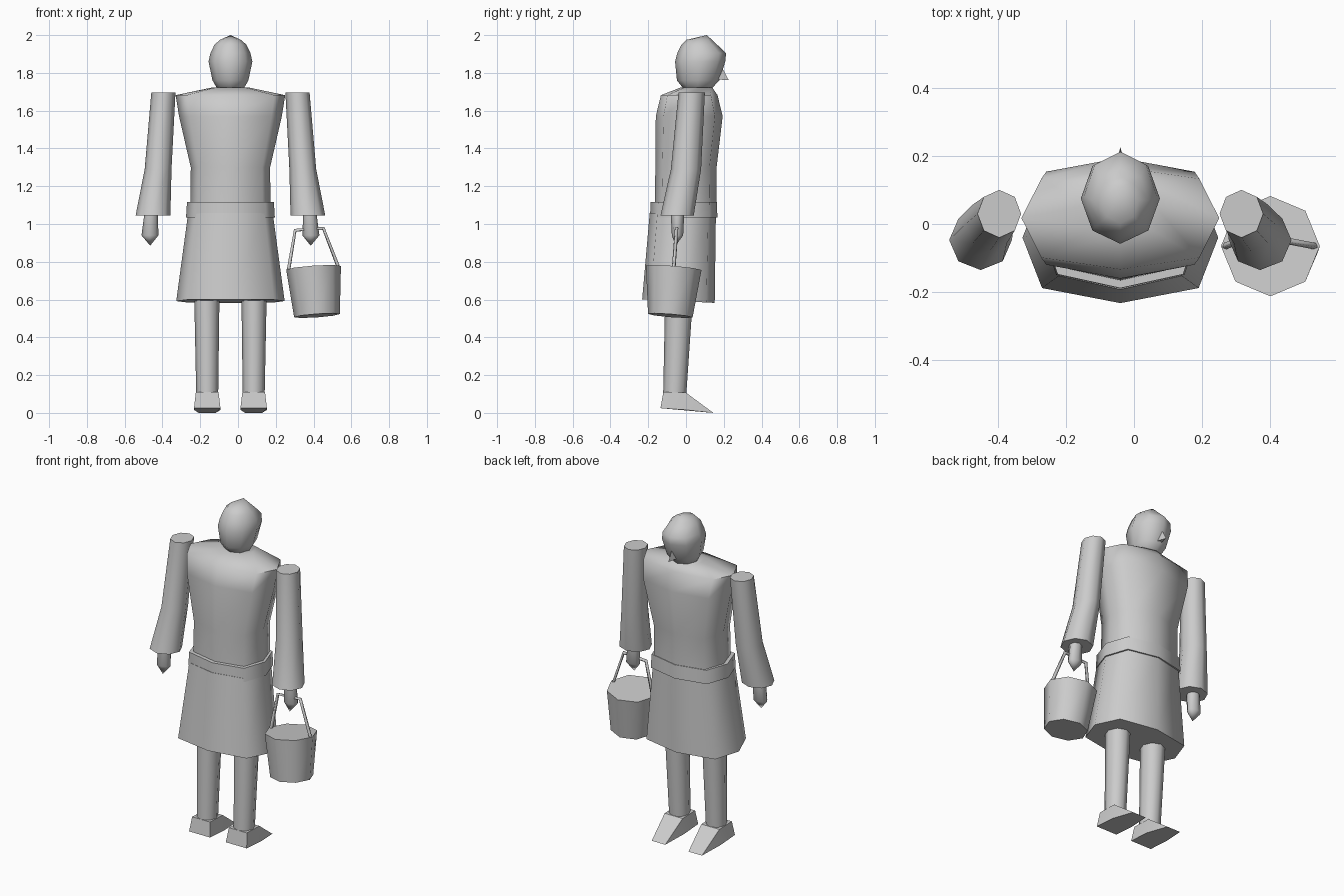
import bpy, bmesh, math
from mathutils import Vector

if "Cube" in bpy.data.objects:
    bpy.data.objects.remove(bpy.data.objects["Cube"])

grey = bpy.data.materials.new("plain grey")
grey.use_nodes = True
colour = (0.6, 0.6, 0.6, 1)
grey.diffuse_color = colour
grey.node_tree.nodes["Principled BSDF"].inputs["Base Color"].default_value = colour

MID = -0.04  # body centre line
OCTAGON = [(math.cos(i * math.pi / 4), math.sin(i * math.pi / 4)) for i in range(8)]
BODY = [(1, 0), (0.8, 0.77), (0, 1), (-0.8, 0.77), (-1, 0), (-0.8, -0.77), (0, -1), (0.8, -0.77)]


def finish(name, bm, angle=60):
    bmesh.ops.recalc_face_normals(bm, faces=bm.faces)
    mesh = bpy.data.meshes.new(name)
    bm.to_mesh(mesh)
    bm.free()
    mesh.materials.append(grey)
    obj = bpy.data.objects.new(name, mesh)
    bpy.context.collection.objects.link(obj)
    bpy.ops.object.select_all(action='DESELECT')
    obj.select_set(True)
    bpy.context.view_layer.objects.active = obj
    bpy.ops.object.shade_smooth_by_angle(angle=math.radians(angle))
    return obj


def loft(name, rings, shape=OCTAGON, tilt=(0, 0), angle=60):
    """Skin rings of (x, y, half width, half depth, z) and cap both ends."""
    bm = bmesh.new()
    loops = []
    for x, y, w, d, z in rings:
        loops.append([bm.verts.new((x + w * u, y + d * v, z + tilt[0] * w * u + tilt[1] * d * v))
                      for u, v in shape])
    for a, b in zip(loops, loops[1:]):
        for i in range(len(shape)):
            j = (i + 1) % len(shape)
            bm.faces.new((a[i], a[j], b[j], b[i]))
    bm.faces.new(loops[0])
    bm.faces.new(loops[-1])
    bmesh.ops.remove_doubles(bm, verts=bm.verts, dist=0.0005)
    return finish(name, bm, angle)


def hull(name, points, angle=30):
    bm = bmesh.new()
    for p in points:
        bm.verts.new(p)
    bmesh.ops.convex_hull(bm, input=bm.verts)
    return finish(name, bm, angle)


# Head and nose
loft("head", [(MID, 0.06, 0.06, 0.06, 1.7),
              (MID, 0.064, 0.095, 0.112, 1.76),
              (MID, 0.075, 0.116, 0.133, 1.86),
              (MID, 0.083, 0.106, 0.129, 1.905),
              (MID, 0.07, 0.084, 0.094, 1.95),
              (MID, 0.07, 0.055, 0.068, 1.975),
              (MID, 0.11, 0, 0, 2.0)])
hull("nose", [(MID - 0.016, 0.165, 1.765), (MID + 0.016, 0.165, 1.765),
              (MID, 0.226, 1.762), (MID, 0.19, 1.83)])

# Tunic, belt and skirt
loft("tunic", [(MID, -0.003, 0.212, 0.163, 1.08),
               (MID, 0, 0.21, 0.162, 1.3),
               (MID, 0.017, 0.272, 0.177, 1.57),
               (MID, 0.017, 0.29, 0.15, 1.682),
               (MID, 0.055, 0.1, 0.085, 1.722)], BODY)
loft("belt", [(MID, -0.012, 0.235, 0.178, 1.035),
              (MID, -0.012, 0.23, 0.176, 1.117)], BODY)
loft("skirt", [(MID, -0.04, 0.287, 0.192, 0.592),
               (MID, -0.017, 0.225, 0.175, 1.05)], BODY, (0, -0.05))

# Limbs, repeated on both sides of the centre line
for side, label in ((1, "left"), (-1, "right")):
    def at(offset):
        return MID + side * offset

    loft(label + "_sleeve", [(at(0.41), -0.047, 0.092, 0.088, 1.045),
                             (at(0.383), 0, 0.071, 0.08, 1.29),
                             (at(0.355), 0.03, 0.064, 0.07, 1.695)])
    loft(label + "_hand", [(at(0.425), -0.055, 0, 0, 0.885),
                           (at(0.426), -0.045, 0.045, 0.03, 0.94),
                           (at(0.42), -0.045, 0.035, 0.036, 1.06)])
    loft(label + "_leg", [(at(0.123), -0.06, 0.058, 0.061, 0.09),
                          (at(0.125), -0.036, 0.067, 0.074, 0.63)])
    foot = []
    for s in (-1, 1):
        foot += [(at(0.123 + s * 0.07), -0.135, 0.025), (at(0.123 + s * 0.06), -0.12, 0.11),
                 (at(0.123 + s * 0.06), 0, 0.107), (at(0.123 + s * 0.07), 0, 0.016),
                 (at(0.123 + s * 0.045), 0.145, 0)]
    hull(label + "_shoe", foot)

# Bucket hanging from the left hand
loft("bucket", [(0.418, -0.083, 0.121, 0.118, 0.515),
                (0.4, -0.065, 0.145, 0.147, 0.768)], tilt=(0.07, -0.08), angle=80)

# Bucket handle
path = [Vector(p) for p in ((0.268, -0.065, 0.76), (0.303, -0.05, 0.967),
                            (0.452, -0.05, 0.977), (0.53, -0.065, 0.775))]
curve = bpy.data.curves.new("bucket_handle", 'CURVE')
curve.dimensions = '3D'
curve.bevel_depth = 0.01
curve.bevel_resolution = 0
curve.use_fill_caps = True
spline = curve.splines.new('POLY')
spline.points.add(len(path) - 1)
for point, p in zip(spline.points, path):
    point.co = (*p, 1)
curve.materials.append(grey)
bpy.context.collection.objects.link(bpy.data.objects.new("bucket_handle", curve))
